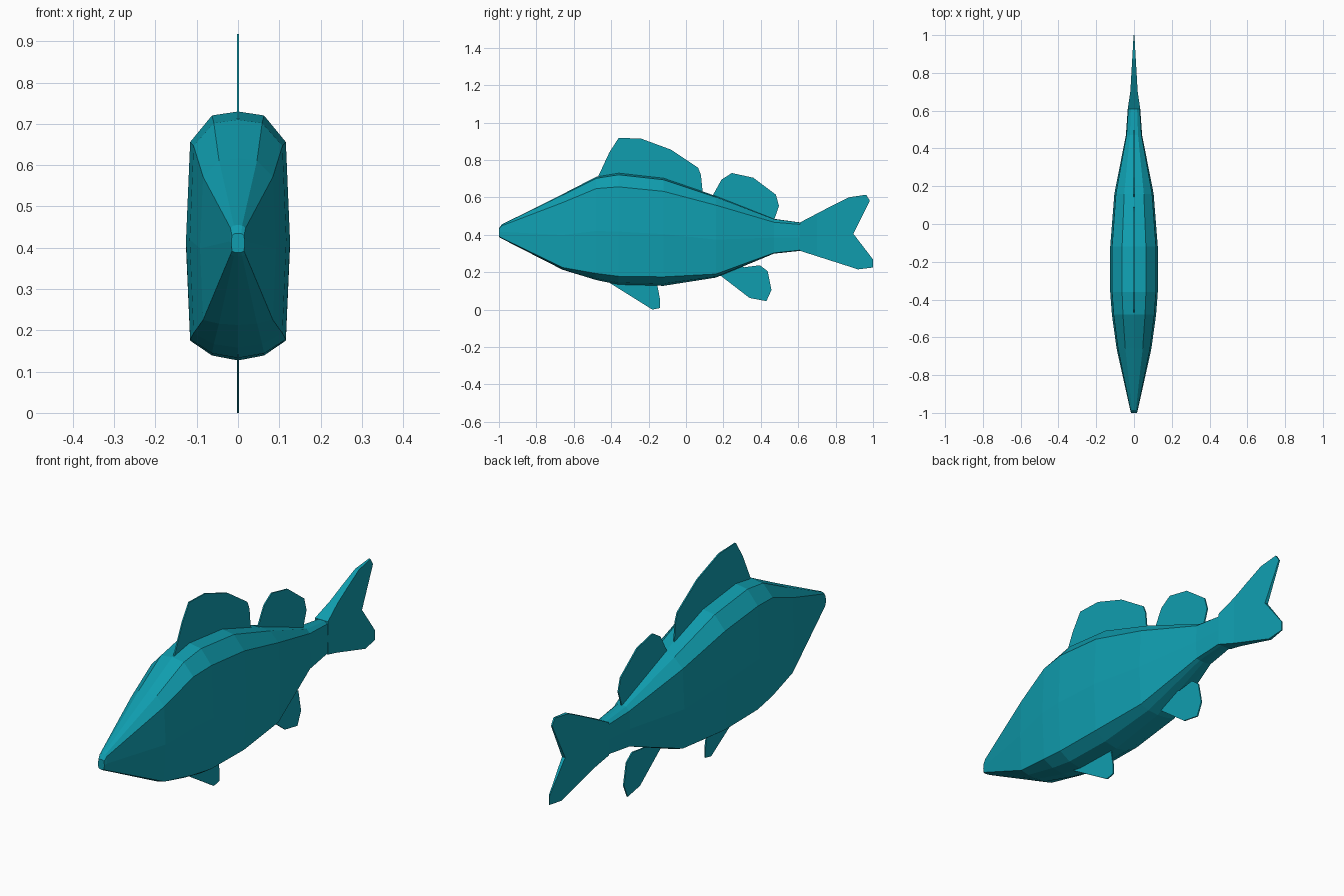
import bpy, bmesh

if "Cube" in bpy.data.objects:
    bpy.data.objects.remove(bpy.data.objects["Cube"])

teal = bpy.data.materials.new("teal")
teal.diffuse_color = (0.005, 0.34, 0.43, 1)
teal.use_nodes = True
teal.node_tree.nodes["Principled BSDF"].inputs["Base Color"].default_value = teal.diffuse_color


def finish(bm, name):
    bmesh.ops.recalc_face_normals(bm, faces=bm.faces)
    me = bpy.data.meshes.new(name)
    bm.to_mesh(me)
    bm.free()
    me.materials.append(teal)
    ob = bpy.data.objects.new(name, me)
    bpy.context.collection.objects.link(ob)
    return ob


# Body: lofted sections (y, top, upper shoulder, lower shoulder, belly, half width)
stations = [
    (-1.00, .435, .430, .392, .388, .016),
    (-0.985, .455, .448, .383, .379, .020),
    (-0.66, .617, .572, .225, .213, .092),
    (-0.48, .710, .647, .193, .158, .117),
    (-0.36, .730, .656, .178, .133, .126),
    (-0.12, .703, .632, .175, .127, .126),
    (0.16, .607, .558, .190, .171, .104),
    (0.47, .485, .467, .303, .299, .043),
    (0.61, .466, .455, .318, .314, .033),
]
bm = bmesh.new()
rings = []
for y, top, up, low, bot, w in stations:
    half = [(.5 * w, top - .13 * (top - up)), (.92 * w, up), (w, (up + low) / 2),
            (.92 * w, low), (.5 * w, bot + .25 * (low - bot))]
    pts = [(0, top)] + half + [(0, bot)] + [(-x, z) for x, z in reversed(half)]
    rings.append([bm.verts.new((x, y, z)) for x, z in pts])
for a, b in zip(rings, rings[1:]):
    for i in range(len(a)):
        j = (i + 1) % len(a)
        bm.faces.new((a[i], a[j], b[j], b[i]))
bm.faces.new(rings[0])
bm.faces.new(rings[-1])
finish(bm, "body")


# Fins: side outline extruded across x, with half thickness depending on y
def fin(name, outline, thick=lambda y: .003, cuts=()):
    bm = bmesh.new()
    bm.faces.new([bm.verts.new((-1, y, z)) for y, z in outline])
    ext = bmesh.ops.extrude_face_region(bm, geom=bm.faces[:])
    for v in ext["geom"]:
        if isinstance(v, bmesh.types.BMVert):
            v.co.x = 1
    for y in cuts:
        bmesh.ops.bisect_plane(bm, geom=bm.verts[:] + bm.edges[:] + bm.faces[:],
                               plane_co=(0, y, 0), plane_no=(0, 1, 0))
    for v in bm.verts:
        v.co.x *= thick(v.co.y)
    return finish(bm, name)


fin("front_dorsal_fin", [(-.475, .70), (-.41, .84), (-.36, .918), (-.24, .914), (-.08, .855),
                         (.065, .758), (.08, .72), (.09, .62), (-.12, .68), (-.36, .70)])
fin("rear_dorsal_fin", [(.14, .605), (.19, .695), (.245, .73), (.36, .705), (.48, .615),
                        (.497, .555), (.47, .475)])
fin("pelvic_fin", [(-.42, .15), (-.19, .006), (-.18, 0), (-.14, .008), (-.14, .06),
                   (-.155, .14)])
fin("anal_fin", [(.18, .185), (.34, .062), (.43, .045), (.457, .105), (.437, .205),
                 (.395, .237), (.31, .226), (.28, .24)])


# Tail: thick at the root, thinning quickly then gently
def tail_thick(y):
    return .033 - (y - .61) * .15 if y < .7 else max(.0195 - (y - .7) * .058, .002)


fin("tail_fin", [(.61, .466), (.78, .555), (.87, .60), (.963, .614), (.983, .583), (.895, .405),
                 (1.0, .268), (1.0, .225), (.92, .215), (.61, .314)], tail_thick, (.7,))
